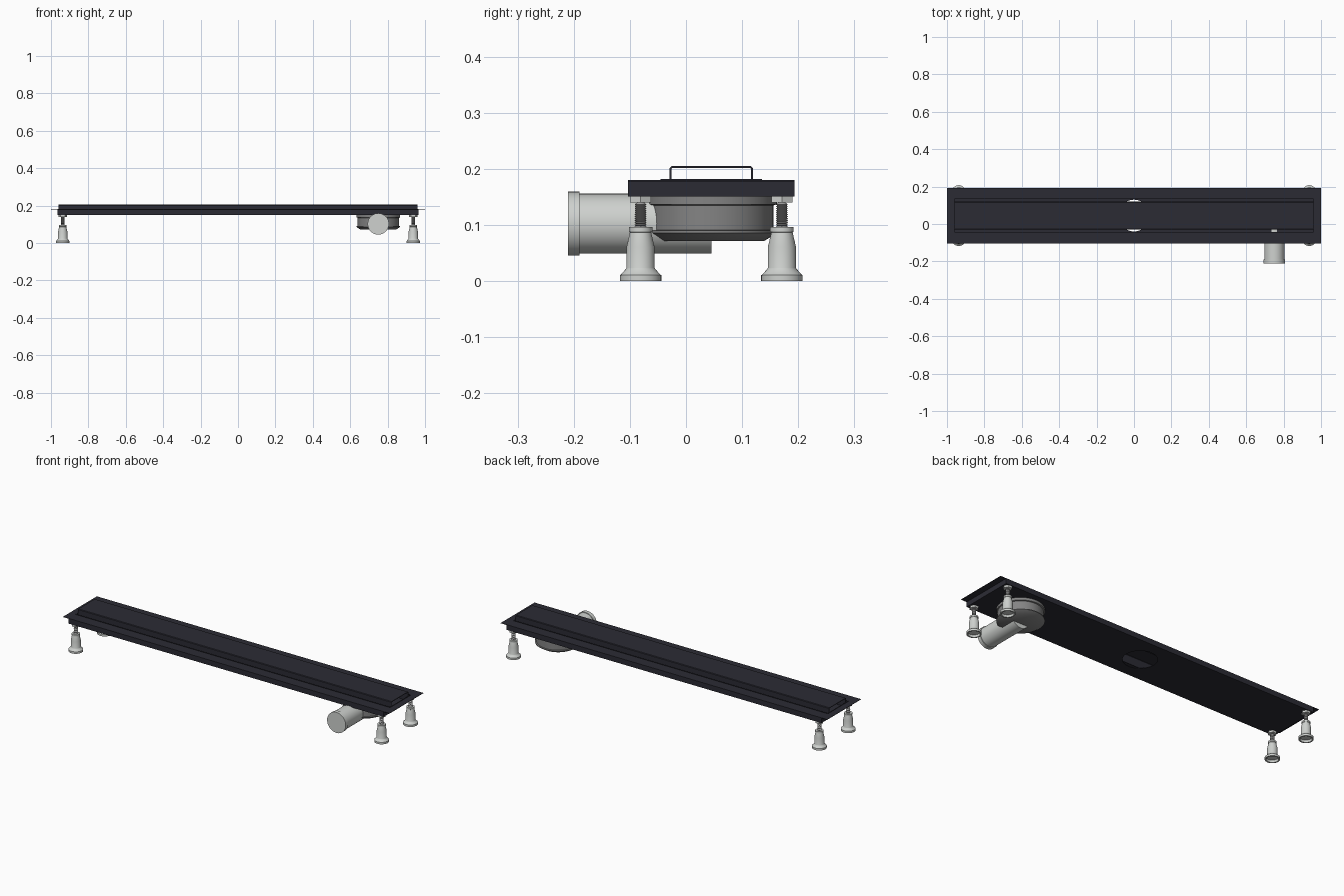
import bpy, bmesh, math
from mathutils import Matrix

cube = bpy.data.objects.get("Cube")
if cube:
    bpy.data.objects.remove(cube, do_unlink=True)


def material(name, rgb):
    m = bpy.data.materials.new(name)
    m.use_nodes = True
    m.diffuse_color = (*rgb, 1)
    m.node_tree.nodes["Principled BSDF"].inputs["Base Color"].default_value = (*rgb, 1)
    return m


dark = material("dark coated metal", (0.024, 0.024, 0.034))
light = material("light grey plastic", (0.62, 0.64, 0.62))
grey = material("mid grey plastic", (0.23, 0.23, 0.23))
steel = material("bolt steel", (0.36, 0.36, 0.36))


def finish(name, bm, mat, smooth=False):
    bmesh.ops.recalc_face_normals(bm, faces=bm.faces)
    mesh = bpy.data.meshes.new(name)
    bm.to_mesh(mesh)
    bm.free()
    mesh.materials.append(mat)
    ob = bpy.data.objects.new(name, mesh)
    bpy.context.collection.objects.link(ob)
    bpy.ops.object.select_all(action="DESELECT")
    ob.select_set(True)
    bpy.context.view_layer.objects.active = ob
    if smooth:
        bpy.ops.object.shade_smooth_by_angle(angle=math.radians(35))
    return ob


def lathe(name, profile, place, mat, sides=32):
    """Spin (radius, height) points round z, then place the result."""
    bm = bmesh.new()
    rings = []
    for r, z in profile:
        if r == 0:
            rings.append([bm.verts.new((0, 0, z))] * sides)
        else:
            rings.append([bm.verts.new((r * math.cos(2 * math.pi * i / sides),
                                        r * math.sin(2 * math.pi * i / sides), z))
                          for i in range(sides)])
    for a, b in zip(rings, rings[1:]):
        for i in range(sides):
            j = (i + 1) % sides
            bm.faces.new(dict.fromkeys((a[i], a[j], b[j], b[i])))
    bm.transform(place)
    return finish(name, bm, mat, sides > 6)


def frame(name, outer, inner, z0, z1, mat):
    """Rectangular ring; each rectangle is half length and half width round the tray axis."""
    bm = bmesh.new()
    loops = []
    for (hx, hy), z in ((outer, z0), (outer, z1), (inner, z1), (inner, z0)):
        loops.append([bm.verts.new((sx * hx, MID + sy * hy, z))
                      for sx, sy in ((-1, -1), (1, -1), (1, 1), (-1, 1))])
    for a, b in zip(loops, loops[1:] + loops[:1]):
        for i in range(4):
            j = (i + 1) % 4
            bm.faces.new((a[i], a[j], b[j], b[i]))
    return finish(name, bm, mat)


MID = 0.045          # tray axis in y
HALF = 0.148         # tray half width
BODY = 0.965         # tray half length
OPEN = (0.961, 0.088)

# Tray: top flange, opening rim, walls and floor
frame("top_flange", (1, HALF), OPEN, 0.178, 0.18, dark)
frame("opening_rim", (0.964, 0.09), OPEN, 0.18, 0.182, dark)
frame("tray_walls", (BODY, HALF), (BODY - 0.004, HALF - 0.004), 0.151, 0.178, dark)

bm = bmesh.new()
bmesh.ops.create_cube(bm, size=1)
bm.transform(Matrix.Translation((0, MID, 0.1525))
             @ Matrix.Diagonal((2 * BODY - 0.004, 2 * HALF - 0.004, 0.003, 1)))
floor = finish("tray_floor", bm, dark)

# Round hole in the middle of the floor
cutter = lathe("hole_cutter", [(0, 0.1), (0.085, 0.1), (0.085, 0.17), (0, 0.17)],
               Matrix.Translation((0, MID, 0)), dark, 48)
cutter.hide_render = True
cut = floor.modifiers.new("hole", "BOOLEAN")
cut.operation = "DIFFERENCE"
cut.solver = "EXACT"
cut.object = cutter
bpy.context.view_layer.objects.active = floor
bpy.ops.object.modifier_apply(modifier=cut.name)
bpy.data.objects.remove(cutter, do_unlink=True)

# Cover: thin folded channel, open at both ends
bm = bmesh.new()
w, top, t, c = 0.074, 0.205, 0.003, 0.003
half = [(w, 0.156), (w, top - c), (w - c, top)]
under = [(w - c - t / 2, top - t), (w - t, top - c - t / 2), (w - t, 0.156)]
path = ([(-y, z) for y, z in half] + half[::-1]
        + [(y, z) for y, z in under[::-1]] + [(-y, z) for y, z in under])
section = bm.faces.new([bm.verts.new((-0.96, MID + y, z)) for y, z in path])
ext = bmesh.ops.extrude_face_region(bm, geom=[section])
bmesh.ops.translate(bm, vec=(1.92, 0, 0),
                    verts=[v for v in ext["geom"] if isinstance(v, bmesh.types.BMVert)])
finish("cover", bm, dark)

# Drain trap under the left end
trap = Matrix.Translation((0.75, MID, 0))
lathe("drain_body", [(0, 0.072), (0.095, 0.072), (0.115, 0.085), (0.117, 0.086),
                     (0.117, 0.09), (0.111, 0.091), (0.111, 0.135), (0.117, 0.137),
                     (0.117, 0.151), (0, 0.151)], trap, grey, 48)

# Outlet pipe with end collar, running to the front
pipe = Matrix.Translation((0.75, MID, 0.1025)) @ Matrix.Rotation(math.pi / 2, 4, "X")
lathe("outlet_pipe", [(0, 0), (0.0535, 0), (0.0535, 0.235), (0.057, 0.235),
                      (0.057, 0.255), (0, 0.255)], pipe, light, 48)

# Adjustable feet at the four corners
thread = [(0, 0.09)]
for i in range(12):
    z = 0.097 + i * 0.0036
    thread += [(0.0105, z), (0.0085, z + 0.0018)]
thread.append((0, 0.145))
foot = [(0, 0.012), (0.028, 0.012), (0.03, 0), (0.037, 0), (0.037, 0.011),
        (0.035, 0.012), (0.026, 0.022), (0.025, 0.024), (0.025, 0.061),
        (0.019, 0.087), (0.021, 0.088), (0.021, 0.097), (0, 0.097)]
nut = [(0, 0.14), (0.022, 0.14), (0.022, 0.151), (0, 0.151)]
for side, x in (("left", 0.937), ("right", -0.937)):
    for end, y in (("front", -0.081), ("back", 0.171)):
        spot = Matrix.Translation((x, y, 0))
        tag = end + "_" + side
        lathe(tag + "_foot", foot, spot, light)
        lathe(tag + "_bolt", thread, spot, steel, 20)
        lathe(tag + "_nut", nut, spot, light, 6)
